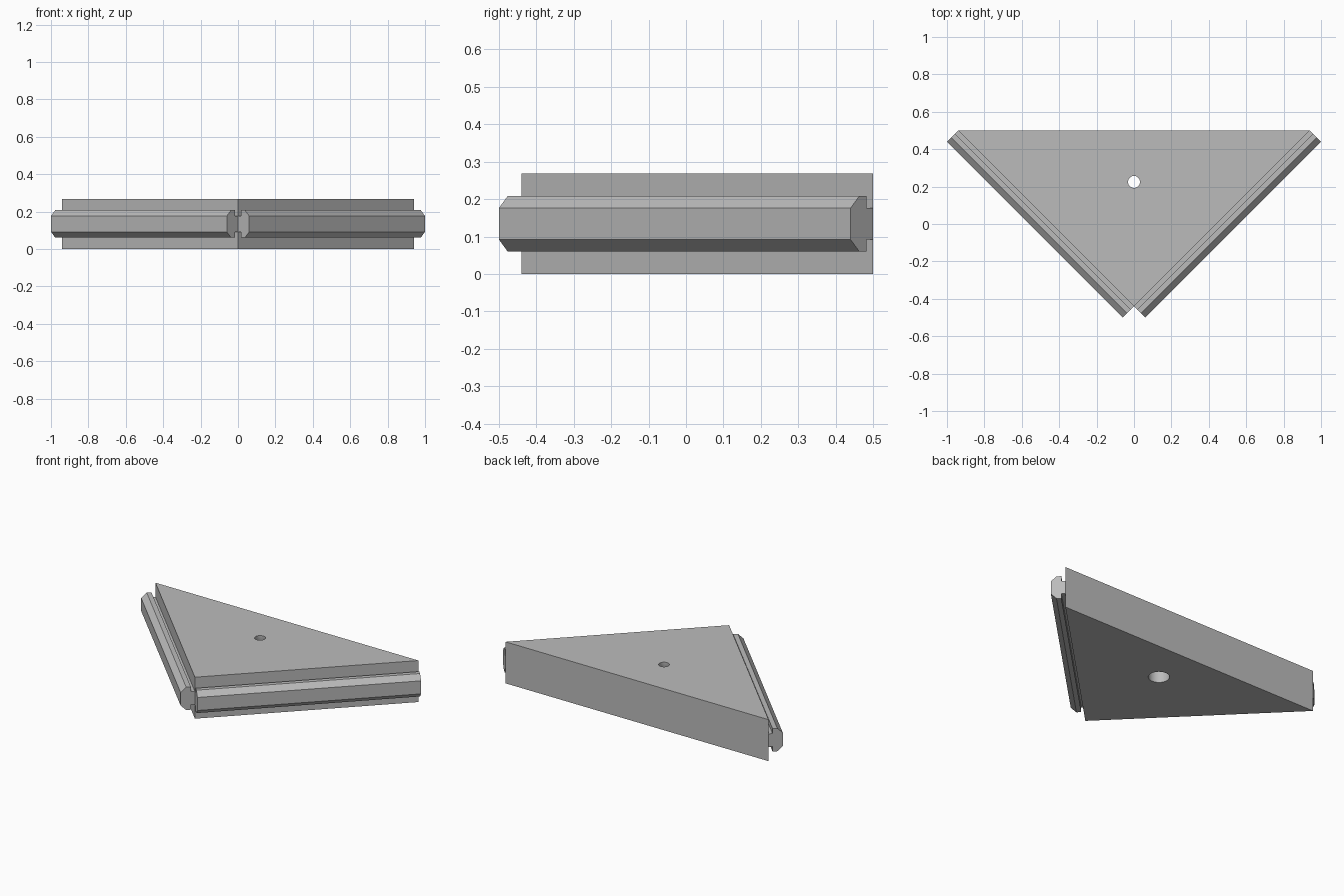
import bpy, bmesh, math
from mathutils import Vector

cube = bpy.data.objects.get("Cube")
if cube:
    bpy.data.objects.remove(cube, do_unlink=True)

HEIGHT, MID = 0.268, 0.134
TIP = Vector((0, -0.44, 0))
CORNER = Vector((0.94, 0.5, 0))

grey = bpy.data.materials.new("plain_grey")
grey.use_nodes = True
colour = (0.5, 0.5, 0.5, 1)
grey.diffuse_color = colour
grey.node_tree.nodes["Principled BSDF"].inputs["Base Color"].default_value = colour


def prism(name, points, sweep):
    """Extrude a flat outline along a vector into a closed solid."""
    bm = bmesh.new()
    face = bm.faces.new([bm.verts.new(p) for p in points])
    grown = bmesh.ops.extrude_face_region(bm, geom=[face], use_keep_orig=True)
    top = [v for v in grown["geom"] if isinstance(v, bmesh.types.BMVert)]
    bmesh.ops.translate(bm, verts=top, vec=sweep)
    bmesh.ops.recalc_face_normals(bm, faces=bm.faces)
    mesh = bpy.data.meshes.new(name)
    bm.to_mesh(mesh)
    bm.free()
    mesh.materials.append(grey)
    obj = bpy.data.objects.new(name, mesh)
    bpy.context.collection.objects.link(obj)
    return obj


# Triangular slab
left_corner = Vector((-CORNER.x, CORNER.y, 0))
slab = prism("triangular_slab", [TIP, CORNER, left_corner], Vector((0, 0, HEIGHT)))

# Screw hole: narrow through hole with a wide recess from below
for name, radius, low, high in (("recess_cutter", 0.062, -0.1, 0.17),
                                ("hole_cutter", 0.032, -0.2, 0.4)):
    bpy.ops.mesh.primitive_cylinder_add(vertices=48, radius=radius, depth=high - low,
                                        location=(0, 0.225, (low + high) / 2))
    cutter = bpy.context.object
    cutter.name = name
    cutter.data.materials.append(grey)
    bpy.ops.object.shade_smooth_by_angle(angle=math.radians(30))
    cutter.hide_render = True
    cutter.hide_set(True)
    cut = slab.modifiers.new(name, 'BOOLEAN')
    cut.operation = 'DIFFERENCE'
    cut.solver = 'EXACT'
    cut.object = cutter

# T-shaped rails along both short sides: (distance from slab, half height)
half = [(0, 0.042), (0.024, 0.042), (0.024, 0.074), (0.052, 0.074), (0.085, 0.042)]
profile = half + [(d, -h) for d, h in reversed(half)]
for side, name in ((1, "left_rail"), (-1, "right_rail")):
    out = Vector((side, -1, 0)).normalized()
    outline = [TIP + out * d + Vector((0, 0, MID + h)) for d, h in profile]
    sweep = Vector((side * CORNER.x, CORNER.y, 0)) - TIP
    prism(name, outline, sweep)
